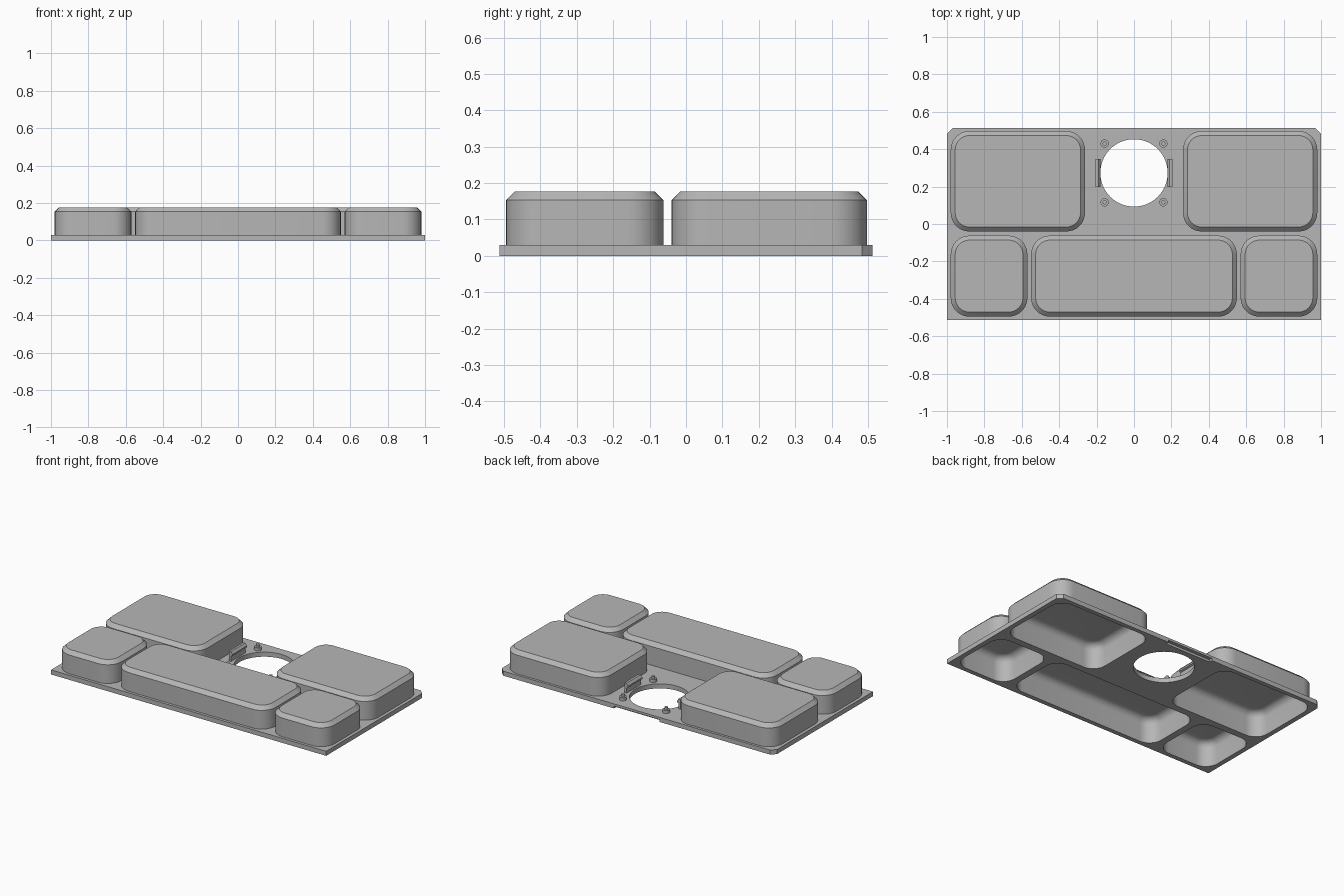
import bpy, bmesh
from math import sin, cos, pi, radians

cube = bpy.data.objects.get("Cube")
if cube:
    bpy.data.objects.remove(cube)

grey = bpy.data.materials.new("light_grey")
grey.use_nodes = True
colour = (0.47, 0.47, 0.47, 1)
grey.diffuse_color = colour
grey.node_tree.nodes["Principled BSDF"].inputs["Base Color"].default_value = colour

PLATE = 0.03      # plate thickness
TOP = 0.177       # height of the compartments
CHAMFER = 0.024
WALL = 0.012
FILLET = 0.045
RADIUS = 0.1


def rounded(box, inset, z):
    """Ring of points around a box with rounded corners, moved inwards."""
    x0, x1, y0, y1 = box
    r = RADIUS - inset
    centres = [(x1 - RADIUS, y1 - RADIUS), (x0 + RADIUS, y1 - RADIUS),
               (x0 + RADIUS, y0 + RADIUS), (x1 - RADIUS, y0 + RADIUS)]
    return [(cx + r * cos((q + s / 8) * pi / 2), cy + r * sin((q + s / 8) * pi / 2), z)
            for q, (cx, cy) in enumerate(centres) for s in range(9)]


def circle(x, y, r, z, n=24):
    return [(x + r * cos(2 * pi * i / n), y + r * sin(2 * pi * i / n), z) for i in range(n)]


def loft(name, rings):
    """Solid skinned over rings of equal length, capped at both ends."""
    bm = bmesh.new()
    loops = [[bm.verts.new(p) for p in ring] for ring in rings]
    n = len(rings[0])
    for a, b in zip(loops, loops[1:]):
        for i in range(n):
            j = (i + 1) % n
            bm.faces.new((a[i], a[j], b[j], b[i]))
    bm.faces.new(loops[0][::-1])
    bm.faces.new(loops[-1])
    bmesh.ops.recalc_face_normals(bm, faces=bm.faces)
    mesh = bpy.data.meshes.new(name)
    bm.to_mesh(mesh)
    bm.free()
    mesh.materials.append(grey)
    obj = bpy.data.objects.new(name, mesh)
    bpy.context.collection.objects.link(obj)
    return obj


def smooth(obj):
    obj.data.shade_smooth()
    obj.data.set_sharp_from_angle(angle=radians(30))


def prism(name, outline, z0, z1):
    return loft(name, [[(x, y, z) for x, y in outline] for z in (z0, z1)])


# Compartments: name and plan extents
BACK, FRONT = (-0.04, 0.497), (-0.495, -0.062)
compartments = {
    "back_right_compartment": (-0.98, -0.262, *BACK),
    "back_left_compartment": (0.262, 0.98, *BACK),
    "front_right_compartment": (-0.98, -0.57, *FRONT),
    "front_middle_compartment": (-0.55, 0.55, *FRONT),
    "front_left_compartment": (0.57, 0.98, *FRONT),
}

# Hollow shells: filleted inside, chamfered outside
cutters = []
for name, box in compartments.items():
    inside = []
    for i in range(7):
        a = i / 6 * pi / 2
        inside.append(rounded(box, WALL + FILLET * (1 - sin(a)),
                              TOP - WALL - FILLET * (1 - cos(a))))
    shell = loft(name, inside + [
        rounded(box, WALL, PLATE),
        rounded(box, 0, PLATE),
        rounded(box, 0, TOP - CHAMFER),
        rounded(box, CHAMFER, TOP)])
    smooth(shell)
    cutters.append(loft("opening_cutter", [rounded(box, WALL, -0.1), rounded(box, WALL, 0.1)]))

# Base plate with clipped back corners
plate = prism("base_plate", [(-1, -0.513), (1, -0.513), (1, 0.483), (0.97, 0.513),
                             (-0.97, 0.513), (-1, 0.483)], 0, PLATE)

# Round opening and shallow notch under the back edge
HOLE_Y = 0.273
cutters.append(loft("hole_cutter", [circle(0, HOLE_Y, 0.18, z, 72) for z in (-0.1, 0.1)]))
cutters.append(prism("notch_cutter", [(-0.165, 0.49), (0.165, 0.49),
                                      (0.165, 0.6), (-0.165, 0.6)], -0.1, 0.015))
for cutter in cutters:
    cutter.hide_render = True
    mod = plate.modifiers.new("cut", 'BOOLEAN')
    mod.operation = 'DIFFERENCE'
    mod.solver = 'EXACT'
    mod.object = cutter
bpy.context.view_layer.update()
cut_mesh = bpy.data.meshes.new_from_object(
    plate.evaluated_get(bpy.context.evaluated_depsgraph_get()))
plate.modifiers.clear()
plate.data = cut_mesh
smooth(plate)
for cutter in cutters:
    bpy.data.objects.remove(cutter)

# Studs around the opening and snap clips on both sides
for side, label in ((-1, "right"), (1, "left")):
    for end, place in ((-1, "front"), (1, "back")):
        x, y = side * 0.157, HOLE_Y + end * 0.157
        stud = loft(f"{place}_{label}_stud", [
            circle(x, y, r, z) for r, z in
            ((0.022, PLATE - 0.005), (0.022, 0.05), (0.011, 0.05), (0.011, 0.065))])
        smooth(stud)
    profile = [(0.205, 0.02), (0.205, 0.095), (0.19, 0.095), (0.178, 0.08),
               (0.178, 0.07), (0.19, 0.065), (0.19, 0.02)]
    loft(f"{label}_clip", [[(side * x, HOLE_Y + dy, z) for x, z in profile]
                           for dy in (-0.075, 0.075)])
